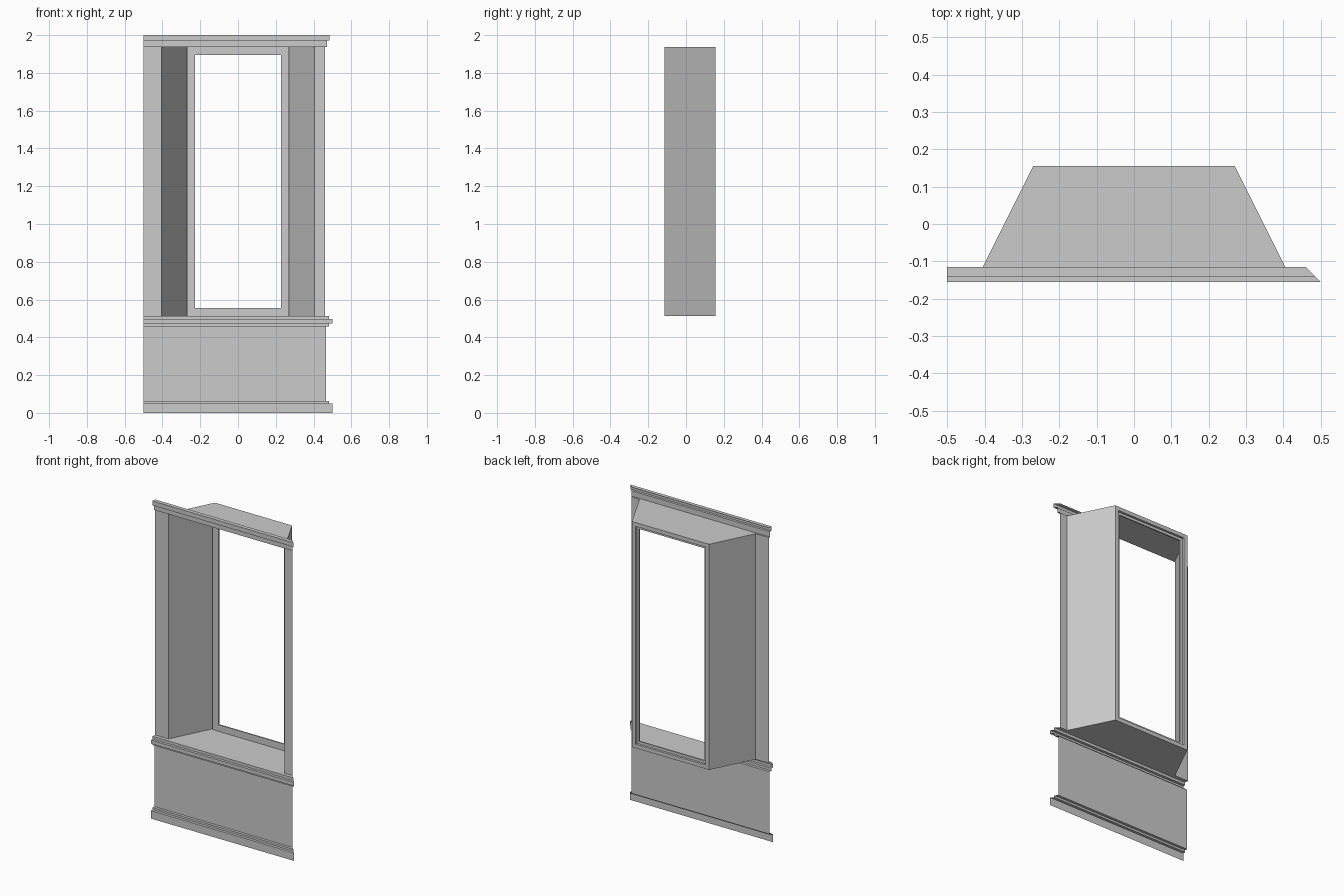
import bpy

if "Cube" in bpy.data.objects:
    bpy.data.objects.remove(bpy.data.objects["Cube"])

FRONT, BACK = -0.115, 0.155     # wall plane and window plane (y)
SILL, HEAD = 0.513, 1.938       # bottom and top of the window bay (z)
OUTER, INNER = 0.405, 0.27      # half widths of the bay at front and back
LEFT = -0.5


def right_end(y):
    """Right ends are mitred at 45 degrees for an outside corner."""
    return 0.345 - y


def make(name, verts, faces):
    mesh = bpy.data.meshes.new(name)
    mesh.from_pydata(verts, [], faces)
    obj = bpy.data.objects.new(name, mesh)
    bpy.context.collection.objects.link(obj)
    return obj


def moulding(name, profile):
    """Open strip along x from a (y, z) profile listed bottom to top."""
    verts = []
    for y, z in profile:
        verts += [(LEFT, y, z), (right_end(y), y, z)]
    faces = [(2 * i, 2 * i + 1, 2 * i + 3, 2 * i + 2)
             for i in range(len(profile) - 1)]
    make(name, verts, faces)


def upright(name, a, b):
    """Vertical sheet between two plan points, from sill to head."""
    make(name, [(*a, SILL), (*b, SILL), (*b, HEAD), (*a, HEAD)], [(0, 1, 2, 3)])


# Skirting, lower panel, sill and cornice
moulding("skirting", [(-0.155, 0), (-0.155, 0.05), (-0.138, 0.05),
                      (-0.138, 0.063), (-0.121, 0.063)])
moulding("lower_panel", [(-0.121, 0.063), (-0.121, 0.457)])
moulding("sill_moulding", [(-0.121, 0.457), (-0.138, 0.457), (-0.138, 0.473),
                           (-0.155, 0.473), (-0.155, 0.496), (-0.138, 0.496),
                           (-0.138, SILL), (FRONT, SILL)])
moulding("cornice", [(FRONT, HEAD), (-0.125, HEAD), (-0.125, 1.972),
                     (-0.14, 1.972), (-0.14, 2.0), (FRONT, 2.0)])

# Flat wall beside the opening
upright("left_wall", (LEFT, FRONT), (-OUTER, FRONT))
upright("right_wall", (OUTER, FRONT), (right_end(FRONT), FRONT))

# Splayed bay: sides, floor and ceiling
upright("left_reveal", (-OUTER, FRONT), (-INNER, BACK))
upright("right_reveal", (INNER, BACK), (OUTER, FRONT))
plan = [(-OUTER, FRONT), (OUTER, FRONT), (INNER, BACK), (-INNER, BACK)]
make("bay_floor", [(x, y, SILL) for x, y in plan], [(0, 1, 2, 3)])
make("bay_ceiling", [(x, y, HEAD) for x, y in plan], [(3, 2, 1, 0)])

# Window frame: rebated section (inset, y) carried round four mitred corners
section = [(0, 0.133), (0.042, 0.133), (0.042, 0.141),
           (0.025, 0.141), (0.025, BACK), (0, BACK)]
n = len(section)
verts = []
for sx, z, sz in ((-1, SILL, 1), (1, SILL, 1), (1, HEAD, -1), (-1, HEAD, -1)):
    verts += [(sx * (INNER - d), y, z + sz * d) for d, y in section]
faces = []
for c in range(4):
    for i in range(n - 1):
        p, q = c * n + i, ((c + 1) % 4) * n + i
        faces.append((p, q, q + 1, p + 1))
make("window_frame", verts, faces)
